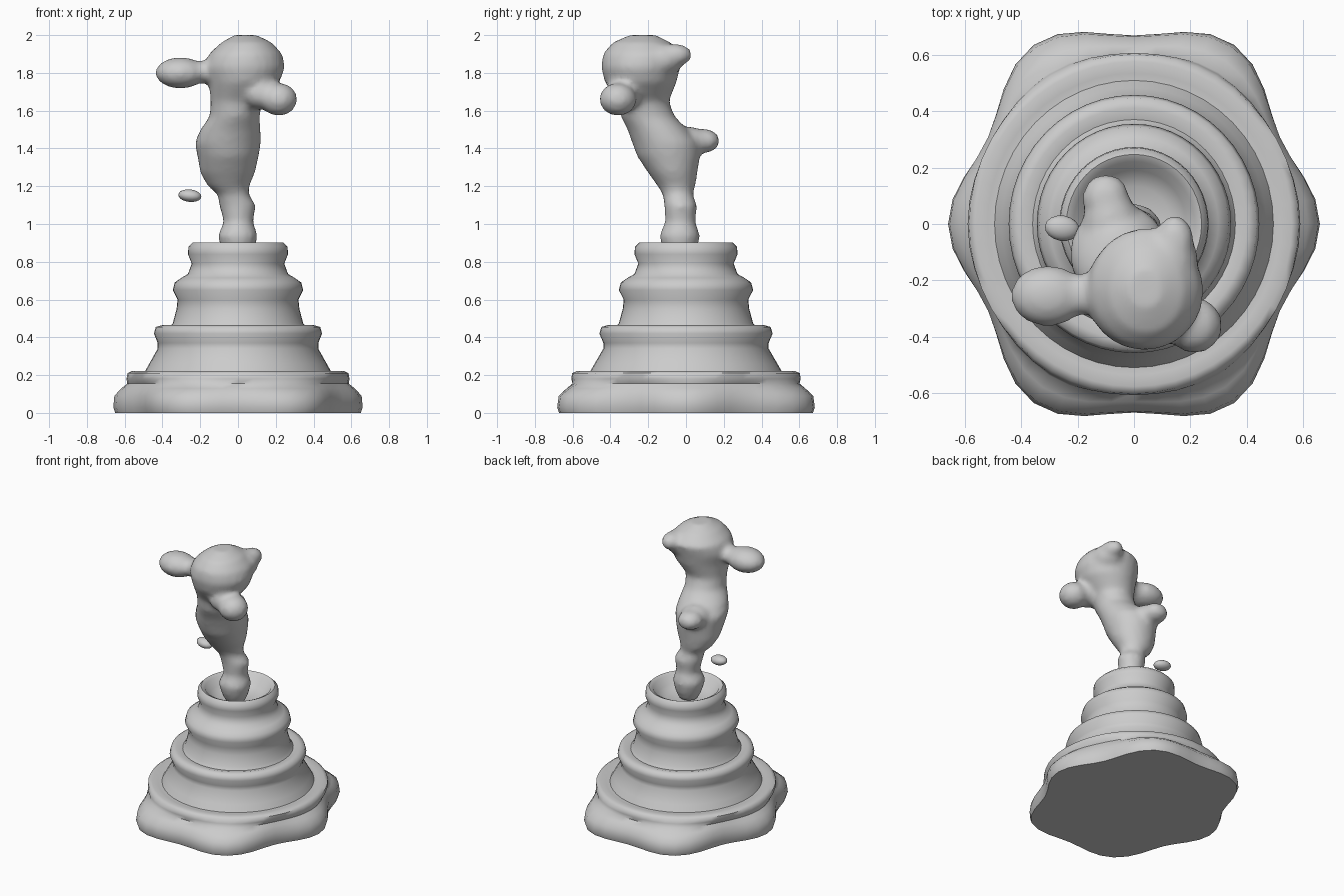
import bpy, bmesh, math
from mathutils import Matrix, Vector

cube = bpy.data.objects.get("Cube")
if cube:
    bpy.data.objects.remove(cube, do_unlink=True)

# One plain stone colour
stone = bpy.data.materials.new("grey stone")
stone.use_nodes = True
COLOUR = (0.6, 0.6, 0.6, 1)
stone.diffuse_color = COLOUR
stone.node_tree.nodes["Principled BSDF"].inputs["Base Color"].default_value = COLOUR


def finish(bm, name, angle=60):
    bmesh.ops.recalc_face_normals(bm, faces=bm.faces)
    mesh = bpy.data.meshes.new(name)
    bm.to_mesh(mesh)
    bm.free()
    mesh.materials.append(stone)
    obj = bpy.data.objects.new(name, mesh)
    bpy.context.collection.objects.link(obj)
    bpy.ops.object.select_all(action='DESELECT')
    obj.select_set(True)
    bpy.context.view_layer.objects.active = obj
    bpy.ops.object.shade_smooth_by_angle(angle=math.radians(angle))
    return obj


def loft(bm, rings):
    """Skin a list of closed point rings and cap both ends."""
    loops = [[bm.verts.new(p) for p in ring] for ring in rings]
    n = len(loops[0])
    for low, high in zip(loops, loops[1:]):
        for i in range(n):
            j = (i + 1) % n
            bm.faces.new((low[i], low[j], high[j], high[i]))
    bm.faces.new(loops[0][::-1])
    bm.faces.new(loops[-1])


def blob(bm, centre, size, turn=0, tilt=0):
    matrix = (Matrix.Translation(Vector(centre)) @ Matrix.Rotation(turn, 4, 'Z')
              @ Matrix.Rotation(tilt, 4, 'Y') @ Matrix.Diagonal((*size, 1)))
    bmesh.ops.create_uvsphere(bm, u_segments=16, v_segments=10, radius=1, matrix=matrix)


# Stepped plinth: radius, height, strength of the six root-like lobes
PLINTH = [
    (0.645, 0, 1), (0.655, 0.03, 1), (0.65, 0.09, 0.9), (0.615, 0.13, 0.6),
    (0.585, 0.155, 0.3), (0.59, 0.18, 0.1), (0.585, 0.21, 0), (0.56, 0.222, 0),
    (0.52, 0.215, 0), (0.495, 0.215, 0), (0.47, 0.26, 0), (0.425, 0.34, 0),
    (0.425, 0.37, 0), (0.445, 0.42, 0), (0.435, 0.455, 0), (0.40, 0.465, 0),
    (0.36, 0.455, 0), (0.345, 0.475, 0), (0.325, 0.55, 0), (0.32, 0.60, 0),
    (0.345, 0.65, 0), (0.335, 0.69, 0), (0.30, 0.715, 0), (0.265, 0.735, 0),
    (0.245, 0.79, 0), (0.265, 0.84, 0), (0.262, 0.88, 0), (0.24, 0.902, 0),
    (0.215, 0.89, 0), (0.185, 0.84, 0), (0.13, 0.81, 0), (0.05, 0.80, 0),
]
SEGMENTS = 48


def plinth_ring(radius, z, lobe):
    ring = []
    for i in range(SEGMENTS):
        a = math.tau * i / SEGMENTS
        r = radius + lobe * (0.04 * math.cos(6 * a) - 0.035 * math.cos(2 * a))
        ring.append((r * math.cos(a), 1.03 * r * math.sin(a), z))
    return ring


bm = bmesh.new()
loft(bm, [plinth_ring(*row) for row in PLINTH])
finish(bm, "stepped_plinth")

# Leaning figure: height, then x range and y range of each section
FIGURE = [
    (0.80, -0.06, 0.06, -0.09, 0.03), (0.87, -0.09, 0.09, -0.125, 0.06),
    (0.94, -0.108, 0.105, -0.142, 0.075), (1.01, -0.075, 0.08, -0.11, 0.05),
    (1.10, -0.10, 0.095, -0.115, 0.058), (1.16, -0.11, 0.055, -0.125, 0.035),
    (1.20, -0.16, 0.06, -0.15, 0.05), (1.27, -0.20, 0.09, -0.20, 0.06),
    (1.36, -0.215, 0.11, -0.26, 0.075), (1.43, -0.23, 0.122, -0.285, 0.07),
    (1.50, -0.20, 0.12, -0.31, 0.01), (1.57, -0.15, 0.115, -0.345, -0.06),
    (1.65, -0.145, 0.13, -0.36, -0.09), (1.75, -0.155, 0.22, -0.43, -0.05),
    (1.83, -0.175, 0.25, -0.45, -0.03), (1.90, -0.155, 0.235, -0.44, -0.01),
    (1.96, -0.09, 0.18, -0.39, -0.08), (2.0, -0.02, 0.10, -0.30, -0.16),
]


def oval(z, x0, x1, y0, y1, n=24):
    return [((x0 + x1) / 2 + (x1 - x0) / 2 * math.cos(math.tau * i / n),
             (y0 + y1) / 2 + (y1 - y0) / 2 * math.sin(math.tau * i / n), z)
            for i in range(n)]


bm = bmesh.new()
loft(bm, [oval(*row) for row in FIGURE])
# Side knob and its neck
blob(bm, (-0.305, -0.255, 1.80), (0.135, 0.11, 0.083))
blob(bm, (-0.19, -0.25, 1.805), (0.11, 0.075, 0.06))
# Front knob
blob(bm, (0.215, -0.36, 1.66), (0.10, 0.10, 0.088))
blob(bm, (0.12, -0.33, 1.69), (0.10, 0.10, 0.085))
# Back stub
blob(bm, (-0.10, 0.09, 1.44), (0.085, 0.09, 0.065))
blob(bm, (-0.085, 0.01, 1.435), (0.10, 0.12, 0.08))
# Pointed crest at the back of the head
blob(bm, (0.145, -0.065, 1.895), (0.07, 0.10, 0.06))
blob(bm, (0.12, -0.13, 1.87), (0.11, 0.12, 0.09))
figure = finish(bm, "leaning_figure", 180)
# Fuse the pieces into one soft surface
fuse = figure.modifiers.new("fuse", 'REMESH')
fuse.mode = 'VOXEL'
fuse.voxel_size = 0.018
fuse.use_smooth_shade = True
soften = figure.modifiers.new("soften", 'SMOOTH')
soften.factor = 0.5
soften.iterations = 6

# Small loose pebble beside the figure
bm = bmesh.new()
blob(bm, (-0.255, -0.015, 1.15), (0.062, 0.045, 0.033), turn=-0.15, tilt=0.1)
finish(bm, "loose_pebble", 180)
